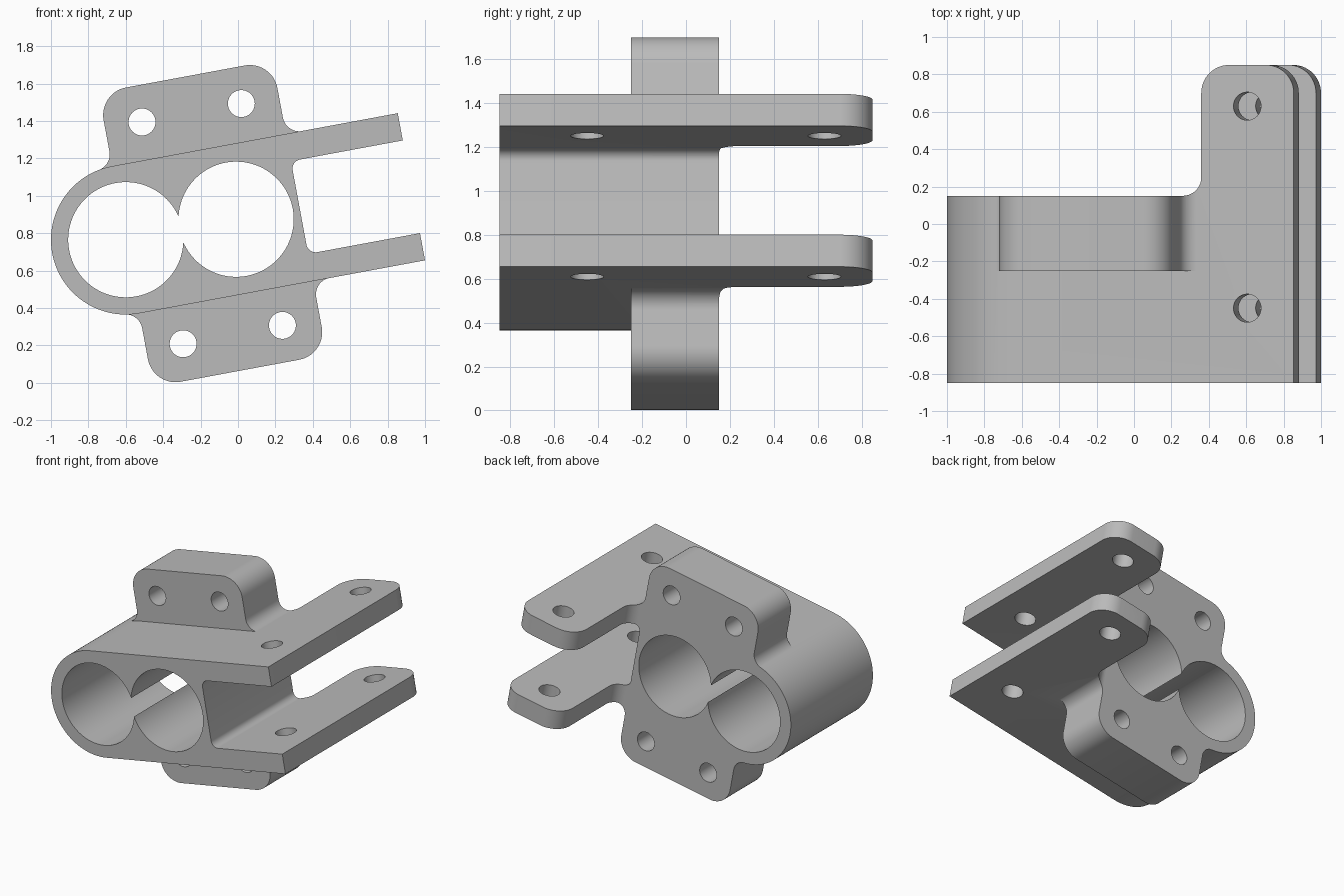
import bpy, bmesh
from math import cos, sin, radians
from mathutils import Matrix

cube = bpy.data.objects.get("Cube")
if cube:
    bpy.data.objects.remove(cube, do_unlink=True)

TILT = radians(10.5)
WALL = 0.945     # end wall shared by the slot and the lugs
HALF = 0.4       # half height of the clamp body
BORE = 0.308


def arc(cx, cy, r, a0, a1, n=14):
    """Points on an arc, angles in degrees."""
    angles = [radians(a0 + (a1 - a0) * i / n) for i in range(n + 1)]
    return [(cx + r * cos(a), cy + r * sin(a)) for a in angles]


def prism(name, outline, axis, lo, hi):
    """Extrude an outline along y (outline in x, z) or z (outline in x, y)."""
    place = (lambda p, t: (p[0], t, p[1])) if axis == 'y' else (lambda p, t: (p[0], p[1], t))
    bm = bmesh.new()
    low = [bm.verts.new(place(p, lo)) for p in outline]
    high = [bm.verts.new(place(p, hi)) for p in outline]
    bm.faces.new(low)
    bm.faces.new(high)
    for i in range(len(low)):
        j = (i + 1) % len(low)
        bm.faces.new((low[i], low[j], high[j], high[i]))
    bmesh.ops.recalc_face_normals(bm, faces=bm.faces)
    mesh = bpy.data.meshes.new(name)
    bm.to_mesh(mesh)
    bm.free()
    obj = bpy.data.objects.new(name, mesh)
    bpy.context.collection.objects.link(obj)
    return obj


def combine(target, tool, operation):
    """Apply a boolean and discard the tool."""
    mod = target.modifiers.new("bool", 'BOOLEAN')
    mod.operation = operation
    mod.solver = 'EXACT'
    mod.object = tool
    bpy.context.view_layer.objects.active = target
    bpy.ops.object.modifier_apply(modifier=mod.name)
    bpy.data.objects.remove(tool, do_unlink=True)


def hole(target, cx, cy, r, axis, n=48):
    circle = arc(cx, cy, r, 0, 360, n)[:-1]
    combine(target, prism("hole_cutter", circle, axis, -1, 1), 'DIFFERENCE')


# Clamp body: block with one rounded end
body = prism("clamp_bracket",
             arc(0, 0, HALF, 90, 270, 64) + [(1.553, -HALF), (1.553, HALF)],
             'y', -0.85, 0.85)

# Slot that leaves two parallel plates
slot = ([(1.8, 0.252)] + arc(WALL + 0.05, 0.202, 0.05, 90, 180)
        + arc(WALL + 0.05, -0.202, 0.05, 180, 270) + [(1.8, -0.252)])
combine(body, prism("slot_cutter", slot, 'y', -1, 1), 'DIFFERENCE')

# Upper and lower lugs with rounded corners and root fillets
lug = (arc(-0.09, 0.481, 0.09, -80, 0) + arc(0.15, 0.65, 0.15, 180, 90)
       + arc(WALL - 0.15, 0.65, 0.15, 90, 0) + arc(WALL + 0.09, 0.489, 0.09, 180, 270)
       + [(WALL + 0.09, 0.35), (-0.03, 0.35)])
for side in (1, -1):
    outline = [(u, v * side) for u, v in lug]
    combine(body, prism("lug", outline, 'y', -0.25, 0.3), 'UNION')

# Trim the back so only the rounded plate ears extend behind the body
plan = ([(-0.8, 0.15)] + arc(0.95, 0.25, 0.1, -90, 0) + arc(1.2, 0.7, 0.15, 180, 90)
        + arc(1.403, 0.7, 0.15, 90, 0) + [(1.8, 0.7), (1.8, 1.1), (-0.8, 1.1)])
combine(body, prism("plan_cutter", plan, 'z', -1, 1), 'DIFFERENCE')

# Two overlapping bores
for u in (0, 0.6):
    hole(body, u, 0, BORE, 'y', 96)

# Bolt holes through lugs and plates
for u in (0.2, 0.74):
    for v in (0.603, -0.603):
        hole(body, u, v, 0.072, 'y')
for y in (0.63, -0.45):
    hole(body, 1.3, y, 0.075, 'z')

# Tilt into place
body.data.transform(Matrix.Translation((-0.6, 0, 0.765)) @ Matrix.Rotation(-TILT, 4, 'Y'))

# Plain grey finish
grey = bpy.data.materials.new("plain_grey")
grey.use_nodes = True
colour = (0.5, 0.5, 0.5, 1)
grey.diffuse_color = colour
grey.node_tree.nodes["Principled BSDF"].inputs["Base Color"].default_value = colour
body.data.materials.clear()
body.data.materials.append(grey)
for face in body.data.polygons:
    face.material_index = 0

bpy.ops.object.select_all(action='DESELECT')
body.select_set(True)
bpy.context.view_layer.objects.active = body
bpy.ops.object.shade_smooth_by_angle(angle=radians(25))
